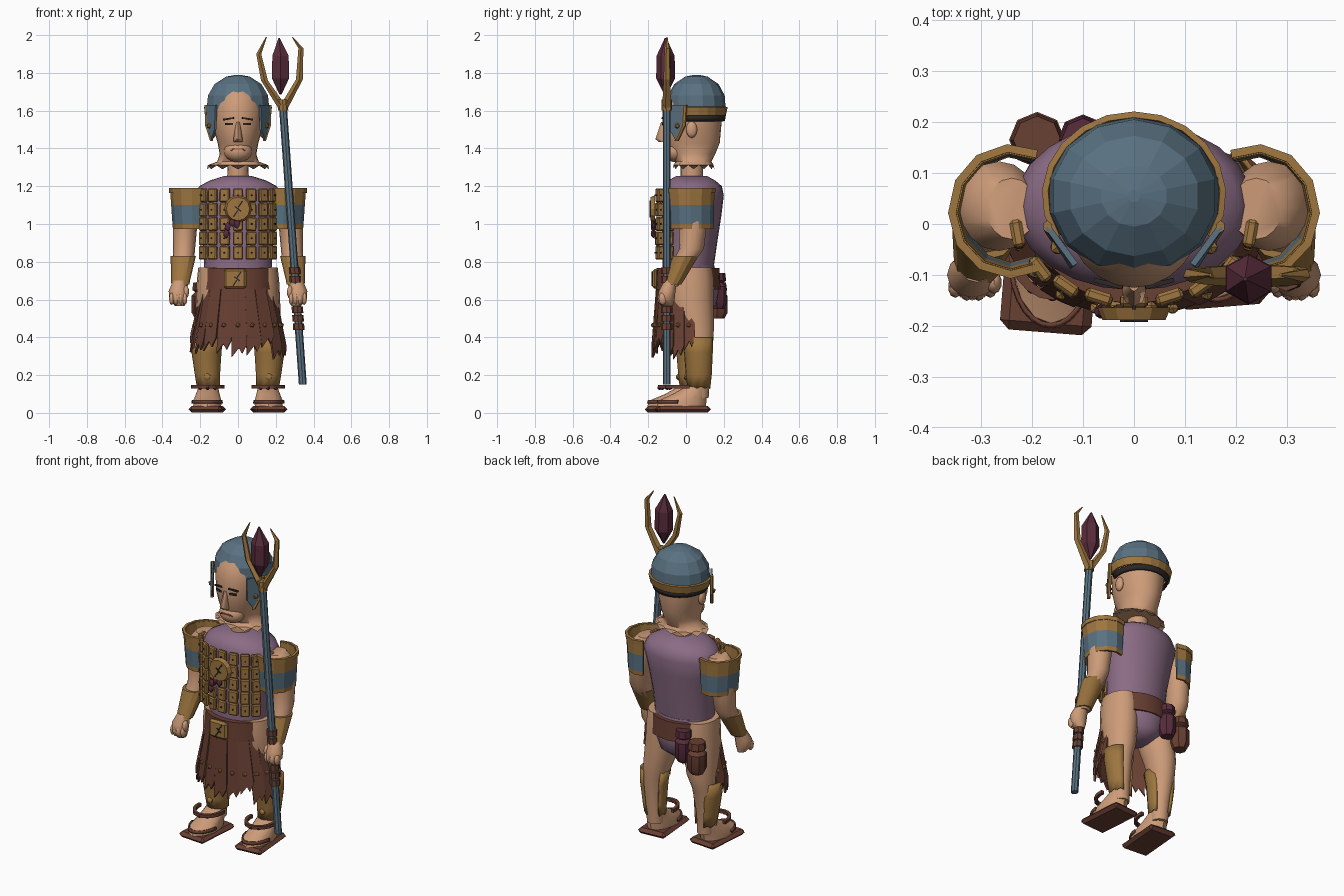
import bpy, bmesh, math, random
from mathutils import Vector, Matrix

random.seed(4)
if "Cube" in bpy.data.objects:
    bpy.data.objects.remove(bpy.data.objects["Cube"])


def material(name, *rgb):
    m = bpy.data.materials.new(name)
    m.use_nodes = True
    m.diffuse_color = (*rgb, 1)
    m.node_tree.nodes["Principled BSDF"].inputs["Base Color"].default_value = (*rgb, 1)
    return m


SKIN = material("skin", .61, .33, .19)
GOLD = material("old gold", .34, .18, .05)
STEEL = material("blue steel", .10, .165, .22)
CLOTH = material("mauve cloth", .26, .15, .235)
GEM = material("dark red gem", .10, .025, .045)
LEATHER = material("brown leather", .14, .05, .032)
DARK = material("dark hair", .026, .02, .02)
LIP = material("lip", .28, .11, .07)


def finish(name, bm, mats, smooth=0, thick=0, bevel=0):
    bmesh.ops.recalc_face_normals(bm, faces=bm.faces)
    me = bpy.data.meshes.new(name)
    bm.to_mesh(me)
    bm.free()
    for m in mats if isinstance(mats, list) else [mats]:
        me.materials.append(m)
    ob = bpy.data.objects.new(name, me)
    bpy.context.collection.objects.link(ob)
    if smooth:
        me.shade_smooth()
        me.set_sharp_from_angle(angle=math.radians(smooth))
    if thick:
        mod = ob.modifiers.new("thickness", "SOLIDIFY")
        mod.thickness, mod.offset = thick, 0
    if bevel:
        mod = ob.modifiers.new("bevel", "BEVEL")
        mod.width, mod.segments = bevel, 1
    return ob


def loft(name, rings, mats, n=16, arc=None, smooth=50, thick=0, jag=0):
    """Skin of horizontal ellipses (z, cx, cy, rx, ry); arc angles start at the front, toward +x."""
    bm = bmesh.new()
    a0, a1 = arc or (0, 360)
    rows = []
    for j, (z, cx, cy, rx, ry) in enumerate(rings):
        row = []
        for i in range(n + 1 if arc else n):
            a = math.radians(a0 + (a1 - a0) * i / n)
            dz = jag * (i % 2) if j == 0 else 0
            row.append(bm.verts.new((cx + rx * math.sin(a), cy - ry * math.cos(a), z + dz)))
        rows.append(row)
    for j in range(len(rows) - 1):
        for i in range(n):
            k = (i + 1) % len(rows[j])
            f = bm.faces.new((rows[j][i], rows[j][k], rows[j + 1][k], rows[j + 1][i]))
            f.material_index = j if isinstance(mats, list) else 0
    if not arc:
        bm.faces.new(rows[0])
        bm.faces.new(rows[-1])
    return finish(name, bm, mats, smooth, thick)


def box(name, centre, size, mat, turn=0, roll=0, bevel=0):
    bm = bmesh.new()
    mx = (Matrix.Translation(centre) @ Matrix.Rotation(turn, 4, "Z")
          @ Matrix.Rotation(roll, 4, "Y") @ Matrix.Diagonal((*size, 1)))
    bmesh.ops.create_cube(bm, size=1, matrix=mx)
    return finish(name, bm, mat, bevel=bevel)


def ball(name, centre, size, mat, detail=2):
    bm = bmesh.new()
    mx = Matrix.Translation(centre) @ Matrix.Diagonal((*size, 1))
    bmesh.ops.create_icosphere(bm, subdivisions=detail, radius=1, matrix=mx)
    return finish(name, bm, mat, smooth=40)


def sheet(name, pts, mat, thick):
    bm = bmesh.new()
    bm.faces.new([bm.verts.new(p) for p in pts])
    return finish(name, bm, mat, thick=thick)


def zigzag(name, x, y, z, s):
    for k, (dx, dz, tilt) in enumerate(((.3, .6, .6), (0, 0, -.9), (-.3, -.6, .6))):
        box(f"{name}_{k}", (x + dx * s, y, z + dz * s), (.007, .006, s), DARK, roll=tilt)


# Head, neck and face
loft("head", [(1.29, 0, .04, .165, .11), (1.33, 0, .04, .11, .095), (1.37, 0, .035, .097, .12),
              (1.43, 0, .032, .108, .147), (1.5, 0, .03, .128, .155), (1.6, 0, .035, .138, .16),
              (1.68, 0, .045, .125, .145), (1.74, 0, .05, .08, .1)], SKIN, 24, jag=.022)
loft("neck", [(1.22, 0, .03, .058, .06), (1.33, 0, .03, .055, .06)], SKIN)
ball("chin", (0, -.055, 1.385), (.075, .064, .058), SKIN, 3)
loft("nose", [(1.435, 0, -.125, .024, .02), (1.45, 0, -.132, .024, .03),
              (1.54, 0, -.118, .01, .014)], SKIN, 8)
box("mouth", (0, -.118, 1.397), (.06, .008, .007), LIP)
for s in (-1, 1):
    box("mouth_corner", (s * .034, -.112, 1.392), (.016, .008, .006), LIP, turn=s * .4, roll=s * .5)
    box("eye", (s * .047, -.117, 1.53), (.042, .008, .012), DARK, turn=s * .25)
    box("eyebrow", (s * .05, -.117, 1.557), (.058, .009, .009), DARK, turn=s * .25, roll=s * .15)
    ball("ear", (s * .13, .03, 1.5), (.018, .03, .045), SKIN)

# Helmet with rim and cheek guards
loft("helmet", [(1.61, 0, .055, .17, .155), (1.68, 0, .055, .163, .15), (1.74, 0, .055, .128, .118),
                (1.78, 0, .055, .065, .06), (1.79, 0, .055, .012, .012)], STEEL, 14, smooth=0)
loft("helmet_rim", [(1.575, 0, .055, .166, .15), (1.62, 0, .055, .175, .16)], GOLD, 14,
     arc=(60, 300), smooth=0, thick=.012)
loft("helmet_strap", [(1.545, 0, .05, .148, .15), (1.575, 0, .05, .155, .155)], DARK, 14,
     arc=(70, 290), thick=.012)
for s in (-1, 1):
    guard = [(.115, -.08, 1.63), (.17, -.005, 1.63), (.166, -.012, 1.52), (.14, -.05, 1.44), (.12, -.085, 1.5)]
    sheet("cheek_guard", [(s * x, y, z) for x, y, z in guard], STEEL, .012)
    loft("cheek_guard_edge", [(z, s * x, y, .009, .012) for x, y, z in reversed(guard[1:4])], GOLD, 6, smooth=0)
    ball("cheek_stud", (s * .15, -.045, 1.52), (.016, .016, .016), GOLD, 1)

# Tunic body and hips
loft("torso", [(.76, 0, .01, .178, .135), (.9, 0, .02, .185, .145), (1.05, 0, .03, .21, .158),
               (1.15, 0, .035, .235, .165), (1.2, 0, .035, .205, .155), (1.23, 0, .03, .15, .125),
               (1.255, 0, .03, .07, .08)], CLOTH, 24)
loft("hips", [(.53, 0, .04, .05, .07), (.57, 0, .04, .12, .12), (.66, 0, .035, .165, .142),
              (.78, 0, .015, .176, .135)], CLOTH, 24)

# Segmented chest armour
for i in range(-4, 5):
    a = math.radians(i * 17.5 + (10 if i == 4 else -10 if i == -4 else 0))
    x, y = .232 * math.sin(a), .008 - .158 * math.cos(a)
    for row in range(5):
        if abs(i) == 4 and row < 3:
            continue
        box(f"chest_plate_{i + 4}_{row}", (x, y - .002 * (row % 2), .848 + row * .076),
            (.054, .024, .073), GOLD, turn=a, roll=random.uniform(-.04, .04), bevel=.006)
        if abs(i) < 4:
            box("chest_plate_rivet", (x + .0135 * math.sin(a), y - .0135 * math.cos(a), .848 + row * .076),
                (.008, .008, .008), DARK, turn=a)

# Medallion with hanging beads
bm = bmesh.new()
bmesh.ops.create_cone(bm, cap_ends=True, segments=12, radius1=.072, radius2=.062, depth=.024,
                      matrix=Matrix.Translation((0, -.176, 1.08)) @ Matrix.Rotation(math.pi / 2, 4, "X"))
finish("medallion", bm, GOLD)
zigzag("medallion_crack", 0, -.189, 1.08, .042)
for x, z in ((-.062, .95), (-.055, .985), (-.005, 1.0), (-.03, 1.01)):
    ball("hanging_bead", (x, -.172, z), (.018, .016, .026), GEM, 1)

# Belt, buckle and pouches
loft("belt", [(.66, 0, .01, .195, .165), (.76, 0, .01, .188, .16)], LEATHER, 20, thick=.02)
box("buckle", (-.015, -.163, .71), (.12, .03, .105), GOLD, bevel=.012)
zigzag("buckle_crack", -.005, -.179, .71, .036)
for name, x, z, r, mat in (("brown_pouch", -.19, .5, .055, LEATHER), ("red_pouch", -.1, .55, .05, GEM)):
    loft(name, [(z, x, .165, r * .7, r * .7), (z + .03, x, .165, r, r), (z + .12, x, .165, r, r),
                (z + .14, x, .165, r * .65, r * .65), (z + .15, x, .165, r * .95, r * .95),
                (z + .19, x, .165, r * .85, r * .85)], mat, 8, smooth=30)

# Skirt of ragged leather strips
for i in range(11):
    mid = -95 + 19 * i
    low = .34 + random.uniform(-.04, .04)
    pts = []
    for off, z, f in ((-11, .66, 0), (11, .66, 0), (11, low + .05, 1), (5, low, 1), (1, low + .03, 1), (-8, low - .02, 1)):
        a = math.radians(mid + off)
        push = .004 * (i % 2)
        pts.append(((.188 + .06 * f + push) * math.sin(a), -(.152 + .022 * f + push) * math.cos(a), z))
    sheet(f"skirt_strip_{i}", pts, LEATHER, .012)
    a = math.radians(mid)
    ball("skirt_stud", (.232 * math.sin(a), -.174 * math.cos(a), .465), (.013, .013, .013), GOLD, 1)

for s in (-1, 1):
    d = -.04 if s < 0 else 0    # one foot stands forward
    # Leg, greave and sandal
    loft("leg", [(.08, s * .155, .07 + d, .048, .05), (.2, s * .16, .07 + d, .055, .058),
                 (.36, s * .16, .065 + d / 2, .068, .078), (.45, s * .145, .05, .083, .098),
                 (.6, s * .128, .025, .095, .12), (.7, s * .125, .022, .093, .122),
                 (.77, s * .125, .02, .085, .115)], SKIN, 16)
    loft("greave", [(.13, s * .157, .07 + d, .056, .058), (.2, s * .162, .07 + d, .062, .066),
                    (.32, s * .167, .068 + d, .075, .074), (.4, s * .165, .06 + d, .08, .085)], GOLD, 14,
         arc=(s * -125, s * 160), smooth=40, thick=.01, jag=.01)
    ball("greave_knob", (s * .163, d, .19), (.02, .014, .02), GOLD, 1)
    box("sole", (s * .163, -.018 + d * 1.25, .019), (.18, .29, .036), LEATHER, turn=s * .08, bevel=.03)
    loft("foot", [(.034, s * .163, -.025 + d * 1.25, .076, .13), (.065, s * .162, -.018 + d * 1.25, .076, .127),
                  (.1, s * .16, .02 + d, .064, .09), (.14, s * .157, .06 + d, .053, .06)], SKIN, 14, smooth=35)
    loft("toe_strap", [(.05, s * .163, -.02 + d * 1.25, .08, .132), (.068, s * .163, -.018 + d * 1.25, .079, .13)],
         LEATHER, 12, arc=(-80, 80), thick=.008)
    loft("ankle_strap", [(.128, s * .16, d, .08, .1), (.148, s * .16, d, .08, .1)], LEATHER, 12,
         arc=(-100, 100), smooth=0, thick=.018)
    for k in (-1, 0, 1):
        ball("ankle_bead", (s * .16 + k * .04, -.1 + d + abs(k) * .015, .133), (.013, .013, .013), GEM, 1)

    # Arm, bracer and hand
    loft("arm", [(.67, s * .305, -.08, .038, .038), (.8, s * .29, -.012, .056, .058), (.87, s * .285, .03, .058, .065),
                 (1.0, s * .28, .036, .065, .075), (1.12, s * .265, .035, .078, .088),
                 (1.18, s * .24, .03, .05, .06)], SKIN, 16)
    loft("bracer", [(.68, s * .305, -.073, .048, .048), (.7, s * .304, -.062, .05, .05),
                    (.83, s * .29, -.002, .067, .068)], GOLD, 12, smooth=30)
    loft("hand", [(.565, s * .308, -.1, .025, .03), (.6, s * .317, -.105, .046, .045),
                  (.645, s * .317, -.1, .05, .044), (.7, s * .308, -.08, .036, .034)], SKIN, 12)
    for k in range(4):
        ball("finger", (s * (.282 + k * .023), -.132 + .006 * abs(k - 1.5), .605), (.014, .022, .034), SKIN)
    ball("thumb", (s * .275, -.115, .64), (.016, .022, .035), SKIN)

    # Banded shoulder guard
    loft("shoulder_guard", [(.975, s * .24, .028, .098, .11), (1.0, s * .24, .028, .1, .112),
                            (1.1, s * .24, .026, .107, .116), (1.185, s * .24, .025, .113, .12)],
         [GOLD, STEEL, GOLD], 8, arc=(s * -28, s * 205), smooth=0, thick=.014)
    loft("shoulder_guard_lip", [(1.165, s * .24, .025, .116, .122), (1.19, s * .24, .025, .117, .124)], GOLD, 8,
         arc=(s * -28, s * 205), smooth=0, thick=.016)


# Staff with grip bands, forked head and crystal
def staff_x(z):
    return .343 - .105 * (z - .15) / 1.47


def staff_part(name, z0, z1, r, mat):
    loft(name, [(z, staff_x(z), -.102, r, r) for z in (z0, z1)], mat, 8, smooth=0)


staff_part("staff_shaft", .15, 1.63, .021, STEEL)
for z in (.44, .485, .53, .69, .735):
    staff_part("staff_grip", z, z + .034, .03, LEATHER)
staff_part("staff_collar", 1.6, 1.66, .027, GOLD)
for name, path in (("fork_right", ((.24, 1.61), (.14, 1.76), (.11, 1.9), (.15, 1.99))),
                   ("fork_left", ((.238, 1.61), (.325, 1.765), (.333, 1.93), (.288, 1.99)))):
    loft(name, [(z, x, -.1, r, r) for (x, z), r in zip(path, (.026, .019, .014, .003))], GOLD, 5, smooth=0)
loft("staff_crystal", [(1.685, .225, -.108, .006, .006), (1.77, .225, -.108, .052, .05),
                       (1.89, .225, -.108, .05, .048), (1.985, .218, -.108, .004, .004)], GEM, 6, smooth=0)
